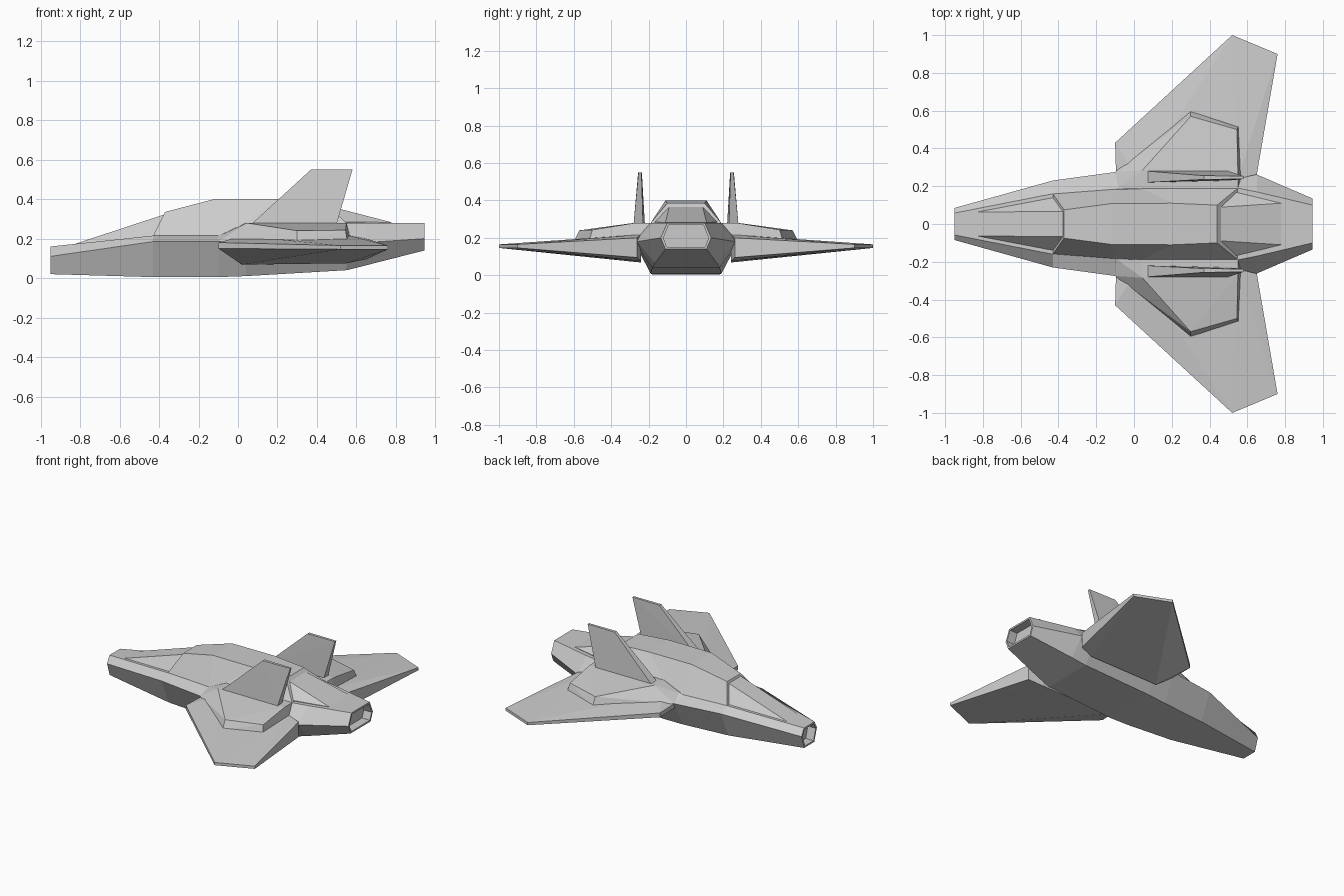
import bpy, bmesh

if "Cube" in bpy.data.objects:
    bpy.data.objects.remove(bpy.data.objects["Cube"])


def finish(name, bm, mirror=False):
    bmesh.ops.recalc_face_normals(bm, faces=bm.faces)
    mesh = bpy.data.meshes.new(name)
    bm.to_mesh(mesh)
    bm.free()
    obj = bpy.data.objects.new(name, mesh)
    bpy.context.collection.objects.link(obj)
    if mirror:
        mod = obj.modifiers.new("mirror", 'MIRROR')
        mod.use_axis = (False, True, False)
        mod.use_mirror_merge = False
    return obj


def loft(stations):
    """Each station lists (x, y, z) points of the +y half, bottom to top."""
    bm = bmesh.new()
    rings = []
    for half in stations:
        pts = list(half) + [(x, -y, z) for x, y, z in reversed(half)]
        rings.append([bm.verts.new(p) for p in pts])
    n = len(rings[0])
    for a, b in zip(rings, rings[1:]):
        for i in range(n):
            j = (i + 1) % n
            bm.faces.new((a[i], a[j], b[j], b[i]))
    caps = [bm.faces.new(rings[0]), bm.faces.new(rings[-1])]
    bmesh.ops.recalc_face_normals(bm, faces=bm.faces)
    return bm, caps


def hull(name, points, mirror=False):
    bm = bmesh.new()
    verts = [bm.verts.new(p) for p in points]
    res = bmesh.ops.convex_hull(bm, input=verts)
    loose = [v for v in bm.verts if not v.link_faces]
    bmesh.ops.delete(bm, geom=loose, context='VERTS')
    bmesh.ops.dissolve_limit(bm, angle_limit=0.01, verts=bm.verts, edges=bm.edges)
    return finish(name, bm, mirror)


# Fuselage: x, then (y, z) of the floor edge, chine and shoulder
sections = [
    (-0.95, (0.055, 0.02), (0.085, 0.11), (0.058, 0.16)),
    (-0.43, (0.15, 0.005), (0.23, 0.185), (0.16, 0.215)),
    (-0.10, (0.18, 0.005), (0.275, 0.185), (0.185, 0.215)),
    (0.04, (0.19, 0.01), (0.28, 0.185), (0.19, 0.28)),
    (0.55, (0.18, 0.04), (0.28, 0.18), (0.19, 0.28)),
    (0.65, (0.165, 0.065), (0.262, 0.18), (0.17, 0.28)),
    (0.945, (0.11, 0.14), (0.135, 0.20), (0.10, 0.28)),
]
bm, caps = loft([[(x, y, z) for y, z in pts] for x, *pts in sections])
# Hollow openings at nose and tail
for cap, dx in zip(caps, (0.06, -0.06)):
    bmesh.ops.inset_region(bm, faces=[cap], thickness=0.014)
    ext = bmesh.ops.extrude_discrete_faces(bm, faces=[cap])
    bmesh.ops.translate(bm, verts=ext['faces'][0].verts, vec=(dx, 0, 0))
finish("fuselage", bm)

# Canopy hood with slanted ends
bm, caps = loft([
    [(-0.43, 0.16, 0.213), (-0.37, 0.075, 0.335)],
    [(-0.10, 0.185, 0.213), (-0.12, 0.108, 0.40)],
    [(0.04, 0.19, 0.278), (0.20, 0.11, 0.40)],
    [(0.55, 0.19, 0.278), (0.44, 0.10, 0.385)],
])
finish("canopy_hood", bm)


# Sloping panes in front of and behind the hood
def pane(name, tip, base, top):
    hull(name, [(x, s * y, z) for x, y, z in (tip, base, top) for s in (1, -1)]
         + [(base[0], s * base[1], 0.18) for s in (1, -1)])


pane("front_windshield", (-0.83, 0.064, 0.172), (-0.42, 0.142, 0.215), (-0.365, 0.066, 0.325))
pane("rear_window", (0.78, 0.11, 0.282), (0.54, 0.168, 0.285), (0.44, 0.088, 0.37))

# Tapered wings
outline = [(-0.10, 0.43, 0.15, 0.18), (0.52, 1.0, 0.146, 0.165),
           (0.76, 0.90, 0.146, 0.165), (0.65, 0.262, 0.095, 0.20),
           (-0.095, 0.26, 0.15, 0.18), (0.02, 0.24, 0.068, 0.213),
           (0.55, 0.24, 0.075, 0.218)]
hull("wing", [(x, y, z) for x, y, lo, hi in outline for z in (lo, hi)], True)

# Raised shoulder fairings on the wing roots
hull("wing_fairing", [
    (-0.10, 0.275, 0.185), (-0.10, 0.18, 0.213),
    (0.04, 0.18, 0.28), (0.045, 0.285, 0.279), (0.30, 0.57, 0.24),
    (0.545, 0.50, 0.243), (0.55, 0.27, 0.28), (0.55, 0.18, 0.28),
    (0.03, 0.305, 0.18), (0.30, 0.60, 0.18), (0.555, 0.52, 0.18),
    (0.575, 0.18, 0.18)], True)

# Upright tail fins
hull("tail_fin", [
    (0.07, 0.22, 0.275), (0.07, 0.28, 0.275), (0.50, 0.23, 0.275), (0.50, 0.28, 0.275),
    (0.37, 0.236, 0.55), (0.37, 0.256, 0.55), (0.58, 0.238, 0.55), (0.58, 0.254, 0.55)], True)
